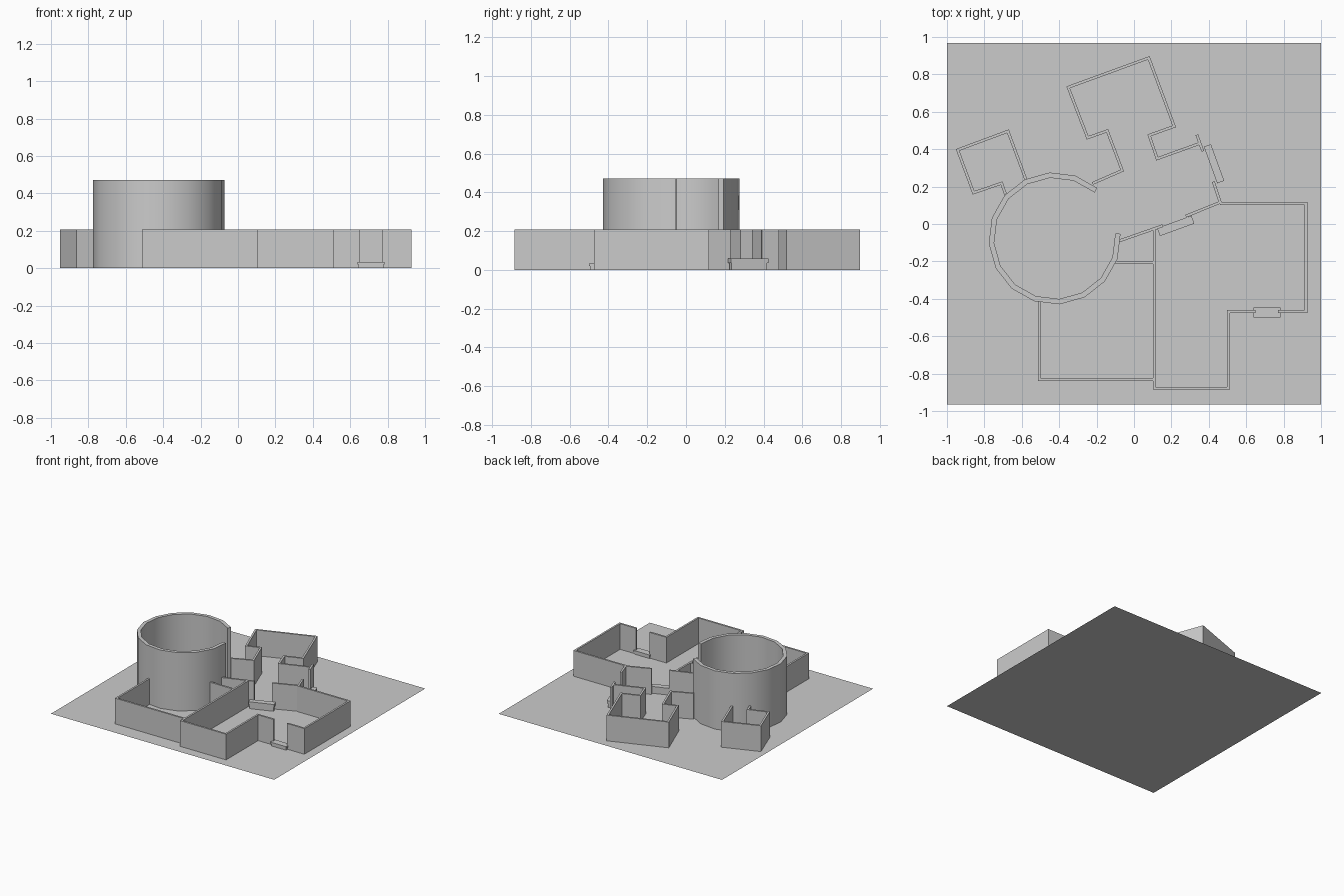
import bpy, bmesh
from math import cos, sin, radians
from mathutils import Vector, Matrix

if "Cube" in bpy.data.objects:
    bpy.data.objects.remove(bpy.data.objects["Cube"])

WALL_H, WALL_T = 0.208, 0.015
TOWER_H = 0.472


def add_object(name, bm):
    bmesh.ops.recalc_face_normals(bm, faces=bm.faces)
    mesh = bpy.data.meshes.new(name)
    bm.to_mesh(mesh)
    bm.free()
    obj = bpy.data.objects.new(name, mesh)
    bpy.context.collection.objects.link(obj)
    return obj


def wall(name, points, height=WALL_H, thick=WALL_T):
    """Solid wall of constant thickness along an open path, mitred at corners."""
    pts = [Vector(p) for p in points]
    dirs = [(b - a).normalized() for a, b in zip(pts, pts[1:])]
    norms = [Vector((-d.y, d.x)) for d in dirs]
    bm = bmesh.new()
    rings = []
    for i, p in enumerate(pts):
        n0, n1 = norms[max(i - 1, 0)], norms[min(i, len(norms) - 1)]
        off = (n0 + n1) / (1 + n0.dot(n1)) * thick / 2
        l, r = p + off, p - off
        rings.append([bm.verts.new((q.x, q.y, z)) for q, z in
                      ((l, 0), (r, 0), (r, height), (l, height))])
    for a, b in zip(rings, rings[1:]):
        for k in range(4):
            m = (k + 1) % 4
            bm.faces.new((a[k], a[m], b[m], b[k]))
    bm.faces.new(rings[0])
    bm.faces.new(rings[-1])
    return add_object(name, bm)


def box(bm, center, size, angle, z0, z1):
    mat = (Matrix.Translation((*center, (z0 + z1) / 2)) @ Matrix.Rotation(radians(angle), 4, 'Z')
           @ Matrix.Diagonal((*size, z1 - z0, 1)))
    bmesh.ops.create_cube(bm, size=1, matrix=mat)


def sill(name, center, length, width, angle, height):
    """Doorway step: narrower base under an overhanging slab."""
    bm = bmesh.new()
    box(bm, center, (length - 0.012, width - 0.012), angle, 0, height * 0.6)
    box(bm, center, (length, width), angle, height * 0.6, height)
    add_object(name, bm)


# Flat site
bm = bmesh.new()
bm.faces.new([bm.verts.new(c) for c in
              ((-1, -0.965, 0), (1, -0.965, 0), (1, 0.968, 0), (-1, 0.968, 0))])
ground = add_object("site_plane", bm)
if ground.data.polygons[0].normal.z < 0:
    ground.data.flip_normals()

# Round tower, sixteen-sided with two sides left open towards the hall
arc = [radians(49.4 + 22.5 * k) for k in range(15)]
tower = wall("round_tower", [(-0.424 + 0.339 * cos(a), -0.077 + 0.339 * sin(a)) for a in arc],
             TOWER_H, 0.028)
bpy.context.view_layer.objects.active = tower
tower.select_set(True)
bpy.ops.object.shade_smooth_by_angle(angle=radians(30))

# Hall north wall running around the large back room
wall("back_room_walls", [(-0.222, 0.217), (-0.063, 0.286), (-0.143, 0.498), (-0.248, 0.461),
                         (-0.352, 0.731), (0.079, 0.888), (0.215, 0.522), (0.081, 0.474),
                         (0.124, 0.349), (0.346, 0.429)])
# Small back-left room
wall("small_room_walls", [(-0.577, 0.235), (-0.674, 0.496), (-0.943, 0.396), (-0.858, 0.167),
                          (-0.708, 0.218), (-0.687, 0.159)])
# Hall end and south walls
wall("hall_end_stub", [(0.336, 0.477), (0.368, 0.389)])
wall("hall_end_wall", [(0.424, 0.226), (0.461, 0.116), (0.277, 0.042)])
wall("hall_south_wall", [(-0.092, -0.095), (0.154, -0.009)])

# Right-hand room, split by the front door
wall("right_room_back_wall", [(0.459, 0.110), (0.920, 0.110), (0.920, -0.468), (0.770, -0.468)])
wall("right_room_front_wall", [(0.650, -0.468), (0.506, -0.468), (0.506, -0.878),
                               (0.108, -0.878), (0.108, -0.030)])
# Left-hand room
wall("left_room_walls", [(0.108, -0.832), (-0.507, -0.832), (-0.507, -0.415)])
wall("left_room_back_wall", [(0.108, -0.206), (-0.105, -0.206)])

# Doorway steps
sill("front_door_step", (0.711, -0.474), 0.144, 0.054, 0, 0.032)
sill("hall_end_step", (0.428, 0.322), 0.208, 0.040, -70, 0.058)
sill("hall_room_step", (0.223, -0.010), 0.195, 0.045, 20, 0.058)
